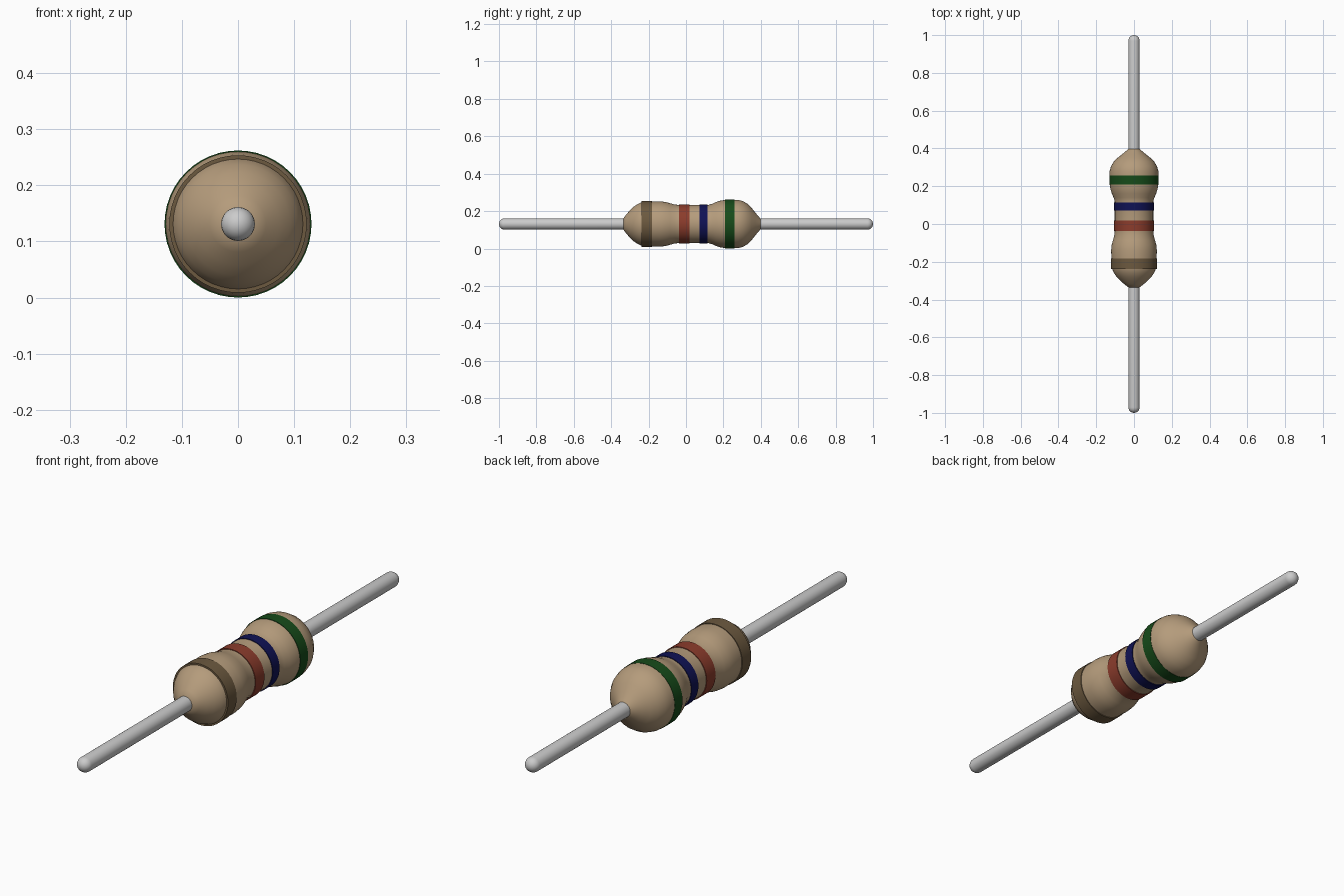
import bpy, bmesh, math

if "Cube" in bpy.data.objects:
    bpy.data.objects.remove(bpy.data.objects["Cube"])

AXIS_Z = 0.131
SEGMENTS = 48


def material(name, color):
    m = bpy.data.materials.new(name)
    m.diffuse_color = (*color, 1)
    m.use_nodes = True
    m.node_tree.nodes["Principled BSDF"].inputs["Base Color"].default_value = m.diffuse_color
    return m


def lathe(name, profile, mat=None, closed=False):
    """Revolve (y, radius) points around the lengthwise axis."""
    bm = bmesh.new()
    rings = []
    for y, r in profile:
        if r == 0:
            rings.append([bm.verts.new((0, y, 0))] * SEGMENTS)
        else:
            rings.append([bm.verts.new((r * math.cos(a), y, r * math.sin(a)))
                          for a in (2 * math.pi * i / SEGMENTS for i in range(SEGMENTS))])
    pairs = list(zip(rings, rings[1:]))
    if closed:
        pairs.append((rings[-1], rings[0]))
    for a, b in pairs:
        for i in range(SEGMENTS):
            j = (i + 1) % SEGMENTS
            bm.faces.new(dict.fromkeys((a[i], b[i], b[j], a[j])))
    bmesh.ops.recalc_face_normals(bm, faces=bm.faces)
    me = bpy.data.meshes.new(name)
    bm.to_mesh(me)
    bm.free()
    ob = bpy.data.objects.new(name, me)
    bpy.context.collection.objects.link(ob)
    ob.location.z = AXIS_Z
    if mat:
        me.materials.append(mat)
    bpy.ops.object.select_all(action='DESELECT')
    ob.select_set(True)
    bpy.context.view_layer.objects.active = ob
    bpy.ops.object.shade_smooth_by_angle(angle=math.radians(40))
    return ob


# Ceramic body: two bulbous ends and a narrower waist
tan = material("tan", (0.46, 0.33, 0.20))
lathe("body", [(-0.335, 0), (-0.335, 0.03), (-0.32, 0.05), (-0.30, 0.073),
               (-0.28, 0.092), (-0.26, 0.106), (-0.235, 0.117), (-0.20, 0.119),
               (-0.17, 0.120), (-0.14, 0.121), (-0.11, 0.118), (-0.085, 0.111),
               (-0.06, 0.104), (-0.04, 0.102), (0.12, 0.102), (0.14, 0.108),
               (0.16, 0.117), (0.185, 0.125), (0.21, 0.129), (0.25, 0.130),
               (0.28, 0.129), (0.305, 0.122), (0.33, 0.107), (0.35, 0.087),
               (0.37, 0.062), (0.385, 0.044), (0.397, 0.03), (0.397, 0)], tan)

# Colour bands: (name, start, end, radius, colour)
for name, y0, y1, r, color in [
        ("brown_band", -0.238, -0.183, 0.1225, (0.15, 0.10, 0.05)),
        ("red_band", -0.038, 0.018, 0.105, (0.26, 0.045, 0.025)),
        ("blue_band", 0.071, 0.114, 0.105, (0.005, 0.006, 0.09)),
        ("green_band", 0.209, 0.258, 0.131, (0.008, 0.07, 0.01))]:
    lathe(name, [(y0, r - 0.015), (y0, r), (y1, r), (y1, r - 0.015)],
          material(name, color), closed=True)

# Wire leads with rounded tips, ending just inside the body
for name, side, inner in [("front_lead", -1, 0.31), ("back_lead", 1, 0.37)]:
    tip = [(side * (0.97 + 0.03 * math.sin(a)), 0.03 * math.cos(a))
           for a in (math.radians(15 * k) for k in range(6))]
    lathe(name, [(side * inner, 0), (side * inner, 0.03)] + tip + [(side, 0)])
